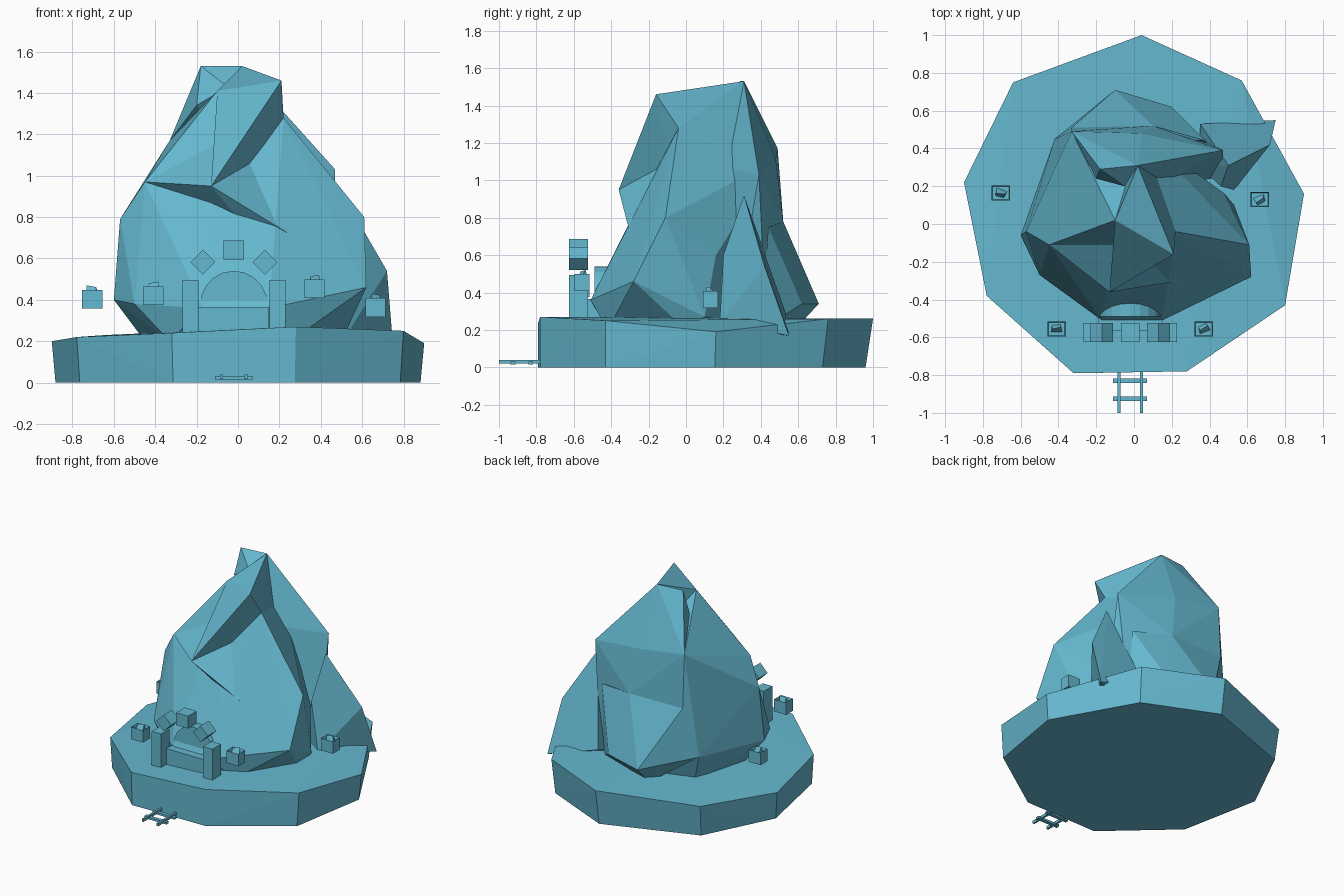
import bpy
import bmesh
import math
from mathutils import Matrix, Vector

# Remove the default cube
default_cube = bpy.data.objects.get("Cube")
if default_cube:
    bpy.data.objects.remove(default_cube, do_unlink=True)

# Single flat colour
COLOUR = (0.13, 0.48, 0.63, 1.0)
stone_blue = bpy.data.materials.new("stone_blue")
stone_blue.use_nodes = True
stone_blue.diffuse_color = COLOUR
stone_blue.node_tree.nodes["Principled BSDF"].inputs["Base Color"].default_value = COLOUR


def finish(bm, name):
    """Turn a bmesh into a flat shaded object."""
    bmesh.ops.recalc_face_normals(bm, faces=bm.faces)
    mesh = bpy.data.meshes.new(name)
    bm.to_mesh(mesh)
    bm.free()
    mesh.materials.append(stone_blue)
    obj = bpy.data.objects.new(name, mesh)
    bpy.context.scene.collection.objects.link(obj)
    return obj


def rock(name, points):
    """Faceted rock chunk wrapped around a few corner points."""
    bm = bmesh.new()
    for point in points:
        bm.verts.new(point)
    hull = bmesh.ops.convex_hull(bm, input=bm.verts)
    unused = set(hull["geom_interior"]) | set(hull["geom_unused"])
    loose = [v for v in unused if isinstance(v, bmesh.types.BMVert)]
    bmesh.ops.delete(bm, geom=loose, context="VERTS")
    return finish(bm, name)


def box_mesh(centre, size, tilt=0.0):
    """Box, tilted in the front plane by an angle in degrees."""
    bm = bmesh.new()
    place = (Matrix.Translation(centre)
             @ Matrix.Rotation(math.radians(tilt), 4, "Y")
             @ Matrix.Diagonal((*size, 1.0)))
    bmesh.ops.create_cube(bm, size=1.0, matrix=place)
    return bm


def box(name, centre, size, tilt=0.0):
    return finish(box_mesh(centre, size, tilt), name)


# Ground slab: uneven nine sided rim over a slightly tapered foot
rim = [(.04, 1, .26), (.57, .76, .26), (.9, .16, .19),
       (.8, -.43, .25), (.28, -.78, .27), (-.32, -.79, .24),
       (-.78, -.38, .22), (-.9, .22, .2), (-.64, .75, .23)]
foot = [(x * .98, y * (.96 if y > 0 else 1), 0) for x, y, z in rim]
rock("ground_slab", rim + foot)

# Corners shared by several crags
front_peak = (.21, -.16, 1.46)
back_peak = (.02, .31, 1.53)
side_peak = (-.18, .29, 1.53)
crest = (-.1, .02, 1.41)
saddle = (-.03, -.08, 1.22)
notch = (.22, -.04, 1.28)
chin = (-.13, -.36, .95)
brow = (.31, -.29, .68)
valley = (.1, .19, 1.07)
inner = (.11, -.1, 1.09)
right_shoulder = (-.45, -.11, .97)
left_shoulder = (.47, .39, 1.03)
rear_left = (.04, .48, 1.11)
rear_right = (-.33, .49, 1.17)
rear_ledge = (-.33, .51, .78)

# Front half of the mountain, undercut where it meets the ground
undercut = [(-.33, -.34, .2), (.25, -.42, .2), (.5, 0, .2),
            (-.1, .5, .2), (-.35, .4, .2), (-.45, 0, .2)]
belly = [(-.6, -.06, .4), (-.5, -.27, .38), (-.17, -.51, .36),
         (.15, -.51, .36), (.62, -.28, .46), (.53, .1, .27),
         (.48, .16, .6), (-.42, .45, .42)]
rock("mountain_front", undercut + belly + [
    (-.57, -.04, .79), right_shoulder, brow, (.61, -.11, .8), saddle,
    notch, crest, valley, rear_left, rear_right, rear_ledge])

# Rear half, parted from the front by a valley on the left side
rock("mountain_back", [
    back_peak, left_shoulder, rear_left, rear_right, rear_ledge, valley,
    (.4, .43, .2), (.47, .25, .2), (-.1, .53, .2), (.1, .52, .78)])
rock("rear_foot", [
    rear_ledge, (.1, .52, .78), (.38, .44, .75), (-.1, .71, .34),
    (.2, .62, .34), (-.42, .45, .42), (-.1, .58, .2), (.4, .4, .2)])

# Summit and overhanging crags
rock("overhanging_crag", [front_peak, chin, saddle, notch, inner, crest])
rock("brow_ledge", [chin, brow, saddle, inner, right_shoulder,
                    (.03, -.25, .76)])
rock("summit_ridge", [front_peak, back_peak, crest, saddle, notch, valley,
                      rear_left])
rock("summit_horn", [side_peak, back_peak, rear_right, rear_left,
                     (-.2, .24, 1.34), (-.05, .2, 1.43)])

# Spur leaning against the left rear flank and over the slab edge
rock("rock_spur", [(.5, .31, .92), (.72, .42, .54), (.75, .55, .17),
                   (.35, .53, .3), (.35, .3, .2), (.53, .18, .24),
                   (.46, .2, .6)])

# Mine entrance: rounded tunnel mouth behind a low wall
GATE_X = -.02
GATE_Y = -.575
arc = [math.pi * i / 10 for i in range(11)]
rock("tunnel_mouth", [(GATE_X + .165 * math.cos(a), y, .37 + .17 * math.sin(a))
                      for a in arc for y in (-.49, -.3)])
box("tunnel_wall", (GATE_X, -.48, .28), (.34, .17, .17))

# Stone gate: two pillars, two tilted arch stones and a keystone
for side, label in ((-1, "right"), (1, "left")):
    box("gate_pillar_" + label, (GATE_X + side * .21, GATE_Y, .36),
        (.077, .1, .27))
    box("arch_stone_" + label, (GATE_X + side * .15, GATE_Y, .582),
        (.085, .1, .085), 45)
box("keystone", (GATE_X, GATE_Y, .64), (.098, .1, .092))


# Open crates, each holding a jagged lump of ore
def crate(label, centre, turn):
    centre = Vector(centre)
    bm = box_mesh(centre, (.098, .08, .09))
    bm.normal_update()
    lid = max(bm.faces, key=lambda f: f.calc_center_median().z)
    bmesh.ops.inset_region(bm, faces=[lid], thickness=.008)
    bmesh.ops.translate(bm, verts=lid.verts, vec=(0, 0, -.02))
    finish(bm, "crate_" + label)
    spin = Matrix.Rotation(math.radians(turn), 3, "Z")
    lump = [(-.03, -.02, .02), (.03, -.02, .02), (.02, .025, .02),
            (-.025, .02, .02), (-.02, 0, .06), (.025, .01, .068)]
    rock("ore_" + label, [centre + spin @ Vector(p) for p in lump])


crate("front_right", (-.41, -.555, .42), 0)
crate("front_left", (.37, -.555, .453), 20)
crate("side_right", (-.705, .165, .402), 160)
crate("side_left", (.665, .13, .363), 200)

# Short mine track running out of the slab
for x, label in ((-.08, "right"), (.04, "left")):
    box("rail_" + label, (x, -.88, .03), (.015, .24, .02))
for number, y in enumerate((-.925, -.83), 1):
    box("sleeper_%d" % number, (GATE_X, y, .023), (.18, .026, .016))
